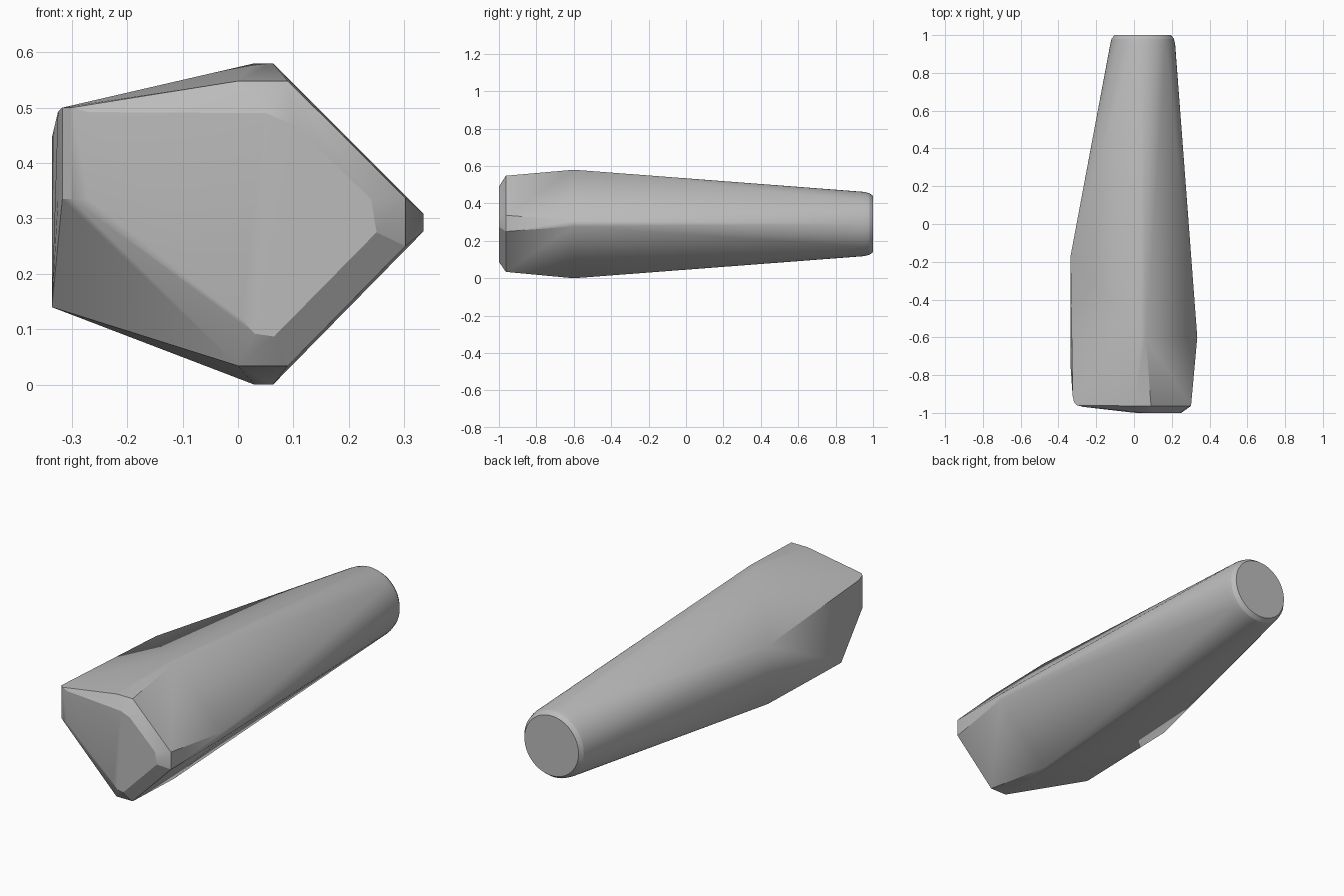
import bpy, bmesh, math

cube = bpy.data.objects.get("Cube")
if cube:
    bpy.data.objects.remove(cube, do_unlink=True)

# Plain grey stone
stone = bpy.data.materials.new("grey stone")
stone.use_nodes = True
grey = (0.5, 0.5, 0.5, 1)
stone.diffuse_color = grey
stone.node_tree.nodes["Principled BSDF"].inputs["Base Color"].default_value = grey


def section(y, outline):
    """Place an (x, z) outline at depth y."""
    return [(x, y, z) for x, z in outline]


def circle(y, radius, sides=48):
    """Round section of the narrow end."""
    steps = [2 * math.pi * i / sides for i in range(sides)]
    return section(y, [(0.046 + radius * math.cos(a), 0.29 + radius * math.sin(a)) for a in steps])


# Cut face at the broad end
points = section(-1, [(0.05, 0.49), (0.1, 0.47), (0.24, 0.335), (0.25, 0.275),
                      (0.065, 0.087), (0.03, 0.092), (0.005, 0.12)])
# Chamfer around the cut face
points += section(-0.963, [(0, 0.548), (0.09, 0.548), (0.302, 0.337), (0.302, 0.25),
                           (0.09, 0.034), (0, 0.034)])
# Rounded left corner, upright edge
for x, y, top in [(-0.27, -0.968, 0.492), (-0.3, -0.96, 0.5), (-0.317, -0.945, 0.5), (-0.325, -0.91, 0.492)]:
    points += [(x, y, top), (x, y, 0.335)]
# Widest section
points += section(-0.6, [(0.03, 0.58), (0.063, 0.58), (0.335, 0.308), (0.335, 0.277),
                         (0.063, 0), (0.03, 0)])
# Flat left side
points += [(-0.336, -0.17, 0.445), (-0.336, -0.17, 0.155), (-0.336, -0.75, 0.14)]
# Round narrow end with softened rim
points += circle(0.95, 0.172) + circle(0.98, 0.165) + circle(1, 0.15)

bm = bmesh.new()
for p in points:
    bm.verts.new(p)
hull = bmesh.ops.convex_hull(bm, input=bm.verts)
unused = {v for v in hull["geom_interior"] + hull["geom_unused"] if isinstance(v, bmesh.types.BMVert)}
bmesh.ops.delete(bm, geom=list(unused), context='VERTS')
bmesh.ops.dissolve_limit(bm, angle_limit=math.radians(1), verts=bm.verts, edges=bm.edges)
bmesh.ops.recalc_face_normals(bm, faces=bm.faces)

mesh = bpy.data.meshes.new("stone_body")
bm.to_mesh(mesh)
bm.free()
mesh.materials.append(stone)
body = bpy.data.objects.new("stone_body", mesh)
bpy.context.collection.objects.link(body)

# Smooth the round end, keep the facets crisp
bpy.ops.object.select_all(action='DESELECT')
body.select_set(True)
bpy.context.view_layer.objects.active = body
bpy.ops.object.shade_smooth_by_angle(angle=math.radians(22))
